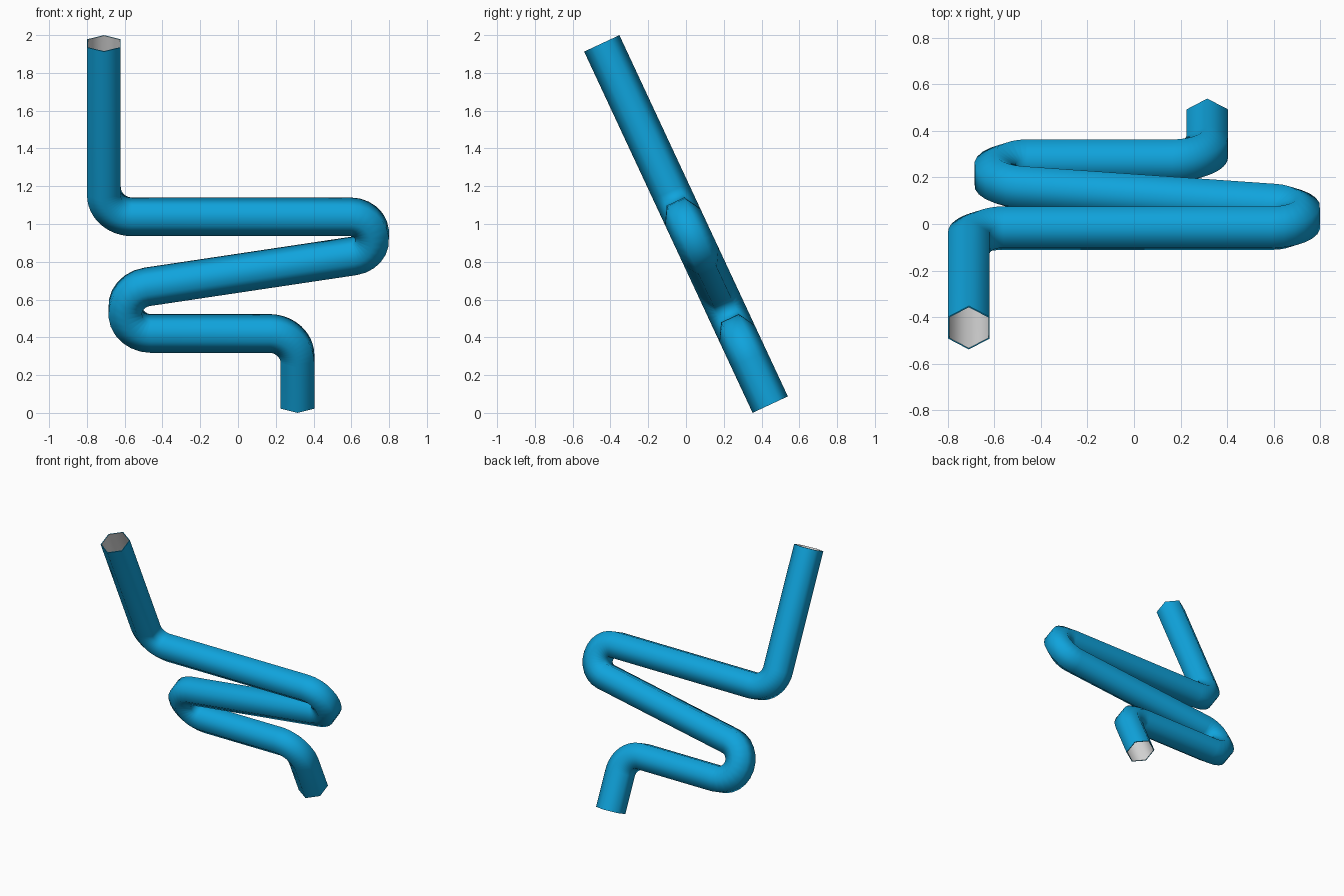
import bpy
import bmesh
from math import sin, cos, pi, radians
from mathutils import Matrix, Vector

cube = bpy.data.objects.get("Cube")
if cube:
    bpy.data.objects.remove(cube, do_unlink=True)

SIDES = 6
OUTER = 0.103
INNER = 0.097
LENGTH = 2.11      # distance between the two open ends, along the tilted plane
TILT = radians(25)
STEPS = 12         # segments per bend


def make_material(name, rgb):
    mat = bpy.data.materials.new(name)
    mat.use_nodes = True
    color = (*rgb, 1.0)
    mat.diffuse_color = color
    mat.node_tree.nodes["Principled BSDF"].inputs["Base Color"].default_value = color
    return mat


def bend(cx, cz, radius, start, end):
    """Points of a circular bend, each with its tangent."""
    points = []
    turn = 1 if end > start else -1
    for i in range(STEPS + 1):
        a = radians(start + (end - start) * i / STEPS)
        points.append((Vector((cx + radius * cos(a), 0, cz + radius * sin(a))),
                       Vector((-sin(a), 0, cos(a))) * turn))
    return points


# Centre line of the pipe, drawn flat in the XZ plane
down = Vector((0, 0, -1))
path = [(Vector((-0.71, 0, LENGTH)), down)]
path += bend(-0.56, 1.247, 0.15, 180, 270)
path += bend(0.595, 0.982, 0.115, 90, -80.6)
path += bend(-0.46, 0.5525, 0.137, 99.4, 270)
path += bend(0.165, 0.2655, 0.15, 90, 0)
path.append((Vector((0.315, 0, 0)), down))

bm = bmesh.new()
normal = Vector((0, 1, 0))


def sweep(radius, material_index):
    """Sweep a hexagon along the path and return its rings."""
    rings = []
    for point, tangent in path:
        side = normal.cross(tangent)
        rings.append([bm.verts.new(point + radius * (cos(a) * normal + sin(a) * side))
                      for a in (2 * pi * k / SIDES for k in range(SIDES))])
    for lower, upper in zip(rings, rings[1:]):
        bridge(lower, upper, material_index)
    return rings


def bridge(ring_a, ring_b, material_index):
    for k in range(SIDES):
        n = (k + 1) % SIDES
        face = bm.faces.new((ring_a[k], ring_a[n], ring_b[n], ring_b[k]))
        face.material_index = material_index


# Outer skin, inner lining and the thin rims joining them
outer = sweep(OUTER, 0)
inner = sweep(INNER, 1)
for end in (0, -1):
    bridge(outer[end], inner[end], 0)
bmesh.ops.recalc_face_normals(bm, faces=bm.faces[:])

# Lean the whole pipe toward the front and rest it on the ground
bm.transform(Matrix.Translation((0, 0, 1)) @ Matrix.Rotation(TILT, 4, "X")
             @ Matrix.Translation((0, 0, -LENGTH / 2)))

mesh = bpy.data.meshes.new("bent_pipe")
bm.to_mesh(mesh)
bm.free()
mesh.materials.append(make_material("pipe blue", (0.005, 0.37, 0.72)))
mesh.materials.append(make_material("lining grey", (0.68, 0.68, 0.68)))

pipe = bpy.data.objects.new("bent_pipe", mesh)
bpy.context.collection.objects.link(pipe)
bpy.ops.object.select_all(action="DESELECT")
pipe.select_set(True)
bpy.context.view_layer.objects.active = pipe
bpy.ops.object.shade_smooth_by_angle(angle=radians(75))
